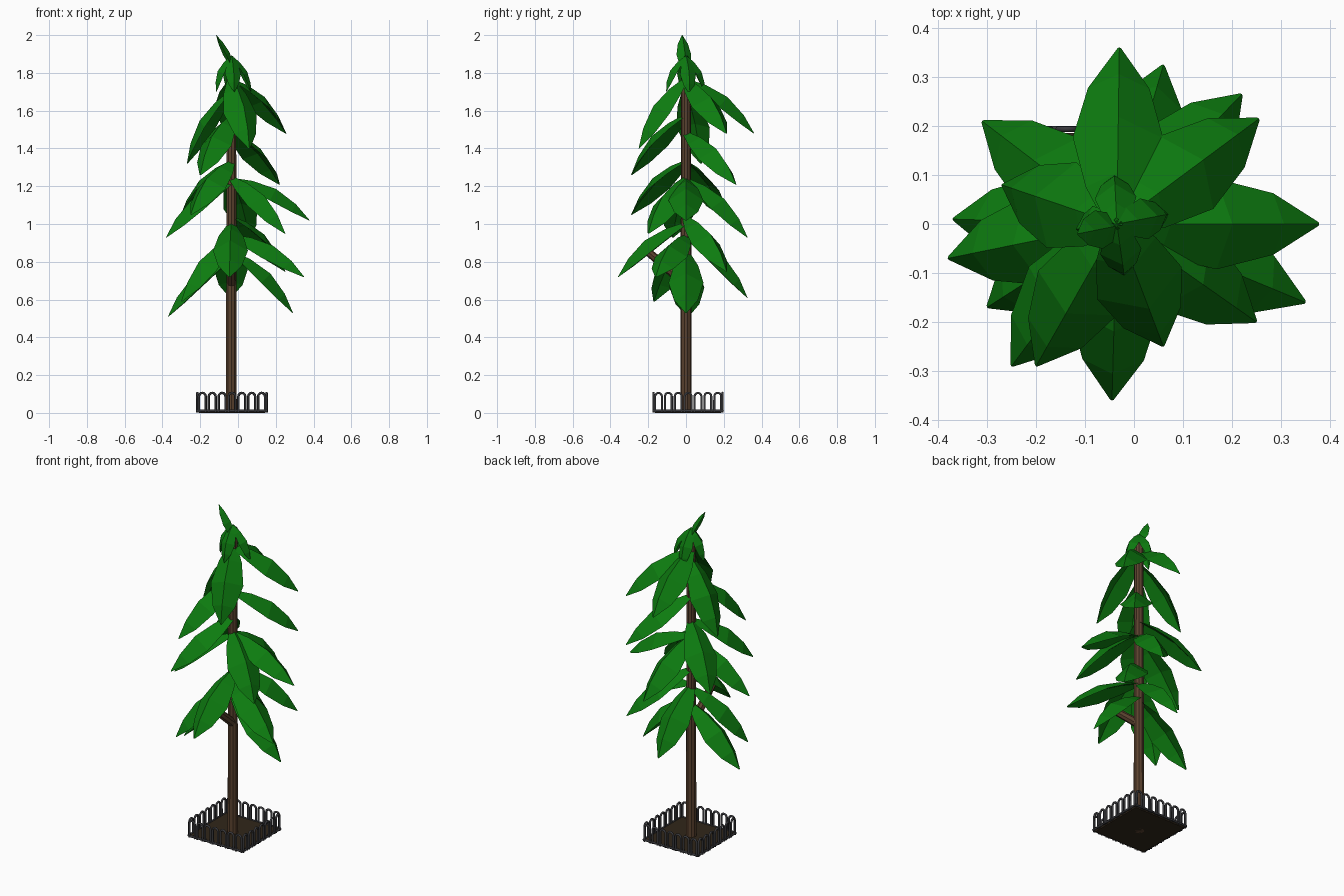
import bpy, math
from math import sin, cos, pi, sqrt
from mathutils import Vector

if "Cube" in bpy.data.objects:
    bpy.data.objects.remove(bpy.data.objects["Cube"])


def material(name, rgb):
    m = bpy.data.materials.new(name)
    m.diffuse_color = (*rgb, 1)
    m.use_nodes = True
    m.node_tree.nodes["Principled BSDF"].inputs["Base Color"].default_value = m.diffuse_color
    return m


GREEN = material("leaf_green", (0.004, 0.2, 0.005))
BARK = material("bark", (0.105, 0.055, 0.028))
SOIL = material("soil", (0.03, 0.02, 0.01))
IRON = material("iron", (0.04, 0.04, 0.045))
TX, TY = -0.035, 0.0          # trunk axis
FX, FY, HALF = -0.032, 0.011, 0.183  # fence centre and half size


def mesh_object(name, verts, faces, mat):
    me = bpy.data.meshes.new(name)
    me.from_pydata(verts, [], faces)
    me.materials.append(mat)
    ob = bpy.data.objects.new(name, me)
    bpy.context.collection.objects.link(ob)
    return ob


def rod(name, a, b, r1, r2, mat, sides=8):
    a, b = Vector(a), Vector(b)
    bpy.ops.mesh.primitive_cone_add(vertices=sides, radius1=r1, radius2=r2,
                                    depth=(b - a).length, location=(a + b) / 2)
    ob = bpy.context.object
    ob.rotation_euler = (b - a).to_track_quat('Z', 'Y').to_euler()
    ob.name = name
    ob.data.materials.append(mat)


def leaf(name, base, tip, width, bulge):
    # faceted leaf: ridge on top, two drooping edges, hollow underside
    base, tip = Vector(base), Vector(tip)
    d = (tip - base).normalized()
    side = d.cross(Vector((0, 0, 1))).normalized()
    up = side.cross(d)
    verts, faces = [], []
    stations = [(0, .22), (.22, .7), (.5, 1), (.78, .68), (1, .04)]
    for t, w in stations:
        c = base.lerp(tip, t) + up * bulge * sin(pi * t)
        h = w * width / 2
        verts += [c + up * h * .25, c + side * h - up * h * .5,
                  c - up * h * .1, c - side * h - up * h * .5]
    for i in range(len(stations) - 1):
        for j in range(4):
            k = (j + 1) % 4
            faces.append((4*i + j, 4*i + k, 4*i + 4 + k, 4*i + 4 + j))
    faces += [(3, 2, 1, 0), (16, 17, 18, 19)]
    mesh_object(name, verts, faces, GREEN)


# trunk and side branch
rod("trunk", (TX, TY, 0), (TX, TY, 1.86), .03, .026, BARK, 10)
rod("branch", (TX, -.01, .69), (TX, -.21, .86), .026, .021, BARK, 8)

# large leaves, given by their tips; all have the same length
tips = [(.29, 0, .53), (-.37, .01, .51), (-.3, -.17, .59), (-.04, .325, .61),
        (.35, -.16, .72), (.25, .215, .75), (-.045, -.36, .72),
        (.06, .325, .93), (-.38, -.07, .93), (.25, -.2, .95), (-.31, .21, 1.03),
        (.378, 0, 1.02), (-.25, -.29, 1.05),
        (.22, .265, 1.21), (-.2, -.29, 1.26), (-.27, .08, 1.32),
        (.06, -.25, 1.4), (-.03, .36, 1.48), (.255, .215, 1.48)]
for i, (x, y, z) in enumerate(tips):
    run = math.hypot(x - TX, y - TY)
    rise = sqrt(max(.46 ** 2 - run ** 2, .22 ** 2))
    leaf(f"leaf_{i+1}", (TX, TY, z + rise), (x, y, z), .185, .04)

# small leaves at the crown
crown = [(-.115, -.01, 1.7), (.07, .02, 1.69), (-.02, -.105, 1.7), (-.04, .1, 1.69)]
for i, t in enumerate(crown):
    leaf(f"crown_leaf_{i+1}", (TX, TY, 1.89), t, .085, .025)
leaf("top_leaf", (TX + .02, TY, 1.8), (-.115, -.02, 2.0), .08, .012)

# soil bed
bpy.ops.mesh.primitive_cube_add(size=1, location=(FX, FY, .007))
bed = bpy.context.object
bed.name = "soil_bed"
bed.scale = (.35, .35, .014)
bed.data.materials.append(SOIL)

# hooped fence: a bottom rail and a row of hoops on each side
cu = bpy.data.curves.new("fence", 'CURVE')
cu.dimensions = '3D'
cu.bevel_depth = .0065
cu.bevel_resolution = 1
cu.use_fill_caps = True


def spline(pts):
    s = cu.splines.new('POLY')
    s.points.add(len(pts) - 1)
    for p, co in zip(s.points, pts):
        p.co = (*co, 1)


N, R = 7, .018
pitch = 2 * HALF / N
for q in range(4):
    c, s = round(cos(q * pi / 2)), round(sin(q * pi / 2))

    def place(u, z):
        return (FX + c * u + s * HALF, FY + s * u - c * HALF, z)
    spline([place(-HALF, .011), place(HALF, .011)])
    for i in range(N):
        u = -HALF + pitch * (i + .5)
        arc = [place(u - R * cos(a * pi / 6), .088 + R * sin(a * pi / 6)) for a in range(7)]
        spline([place(u - R, .003)] + arc + [place(u + R, .003)])
fence = bpy.data.objects.new("fence", cu)
bpy.context.collection.objects.link(fence)
cu.materials.append(IRON)
bpy.ops.object.select_all(action='DESELECT')
fence.select_set(True)
bpy.context.view_layer.objects.active = fence
bpy.ops.object.convert(target='MESH')
